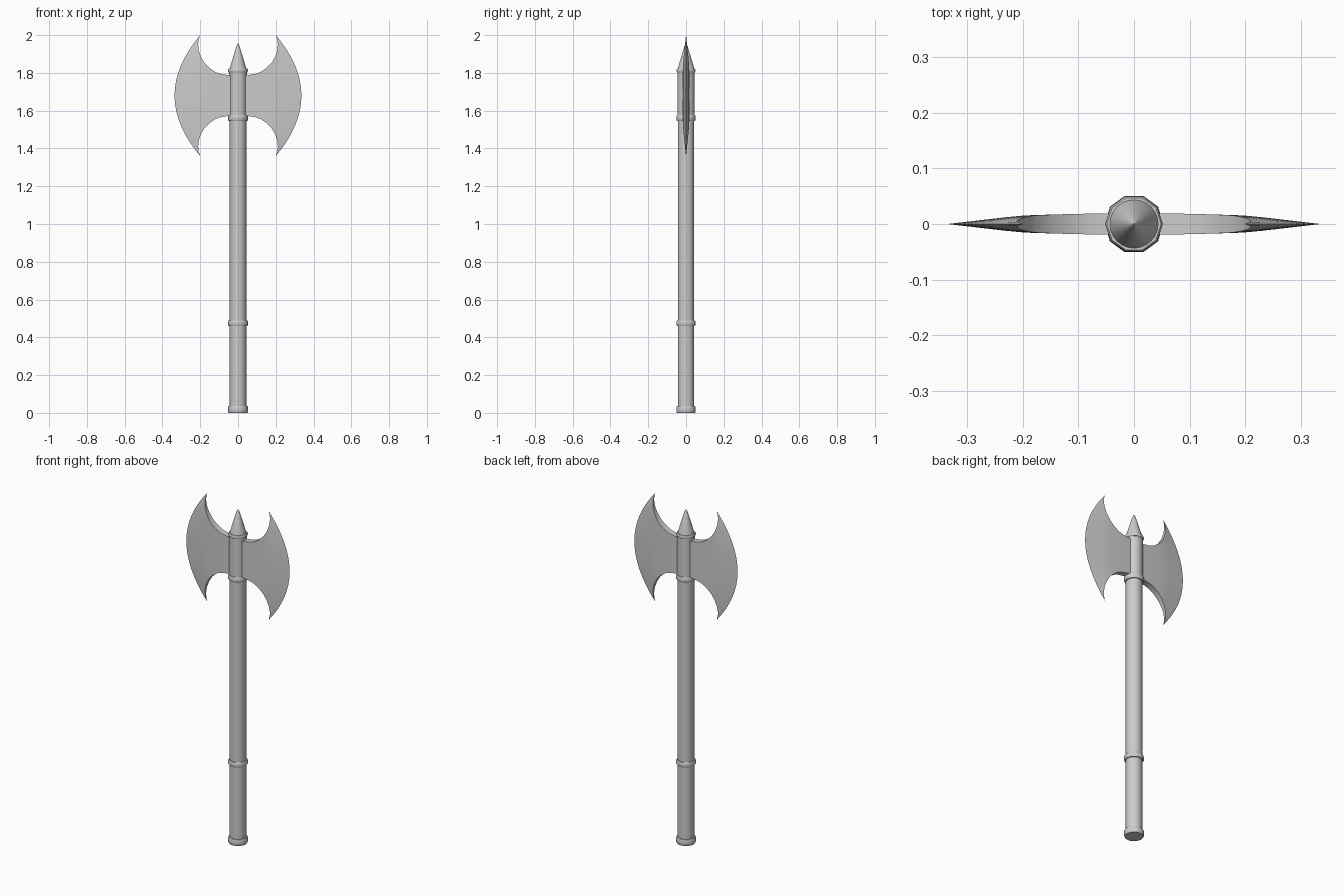
import bpy, bmesh, math

if "Cube" in bpy.data.objects:
    bpy.data.objects.remove(bpy.data.objects["Cube"])

def finish(name, bm, angle=30):
    bmesh.ops.remove_doubles(bm, verts=bm.verts, dist=1e-5)
    bmesh.ops.recalc_face_normals(bm, faces=bm.faces)
    me = bpy.data.meshes.new(name)
    bm.to_mesh(me)
    bm.free()
    ob = bpy.data.objects.new(name, me)
    bpy.context.collection.objects.link(ob)
    bpy.ops.object.select_all(action='DESELECT')
    bpy.context.view_layer.objects.active = ob
    ob.select_set(True)
    bpy.ops.object.shade_smooth_by_angle(angle=math.radians(angle))
    return ob

def lathe(name, profile, sides=10, angle=40):
    """Closed turned part from (radius, z) points."""
    bm = bmesh.new()
    rings = [[bm.verts.new((r * math.cos(math.tau * i / sides),
                            r * math.sin(math.tau * i / sides), z))
              for i in range(sides)] for r, z in profile]
    for a, b in zip(rings, rings[1:]):
        for i in range(sides):
            j = (i + 1) % sides
            bm.faces.new((a[i], a[j], b[j], b[i]))
    bm.faces.new(rings[0][::-1])
    bm.faces.new(rings[-1])
    return finish(name, bm, angle)

def collar(name, z0, z1, r=0.053, inner=0.044):
    b = 0.005
    return lathe(name, [(inner, z0), (r - 0.003, z0), (r, z0 + b),
                        (r, z1 - b), (r - 0.003, z1), (inner, z1)])

# shaft and blade socket
lathe("shaft", [(0.0445, 0.01), (0.0445, 1.56)])
lathe("blade_socket", [(0.047, 1.56), (0.047, 1.81)])

# collars
collar("pommel_collar", 0.0, 0.036, 0.0535)
collar("grip_collar", 0.46, 0.489)
collar("socket_lower_collar", 1.546, 1.577)
collar("socket_upper_collar", 1.802, 1.822, 0.052)

# top spike
lathe("top_spike", [(0.045, 1.815), (0.042, 1.829), (0.024, 1.89),
                    (0.009, 1.94), (0.001, 1.956)], 24)

# blade: columns of (x at ends, half height, outward bulge, half thickness)
columns = [(0.0, 0.108, 0, 0.019), (0.05, 0.108, 0, 0.019),
           (0.09, 0.114, 0, 0.0185), (0.12, 0.125, 0, 0.0178),
           (0.15, 0.145, 0.005, 0.0168), (0.178, 0.173, 0.018, 0.0155),
           (0.197, 0.206, 0.034, 0.0122), (0.208, 0.24, 0.055, 0.0085),
           (0.211, 0.27, 0.078, 0.0055), (0.208, 0.297, 0.105, 0.0027),
           (0.2, 0.32, 0.136, 0)]
STEPS, MID_Z = 16, 1.68
bm = bmesh.new()
sides = []
for s in (-1, 1):
    sides.append([[bm.verts.new((x + bulge * (1 - v * v), s * t, MID_Z + h * v))
                   for v in (2 * k / STEPS - 1 for k in range(STEPS + 1))]
                  for x, h, bulge, t in columns])
for g in sides:
    for a, b in zip(g, g[1:]):
        for k in range(STEPS):
            bm.faces.new((a[k], b[k], b[k + 1], a[k + 1]))
# concave walls joining the two cheeks
front, back = sides
for i in range(len(columns) - 1):
    for k in (0, STEPS):
        bm.faces.new((front[i][k], front[i + 1][k], back[i + 1][k], back[i][k]))
blade = finish("double_blade", bm)
mirror = blade.modifiers.new("Mirror", 'MIRROR')
mirror.use_axis[0] = True
blade.modifiers.move(len(blade.modifiers) - 1, 0)
